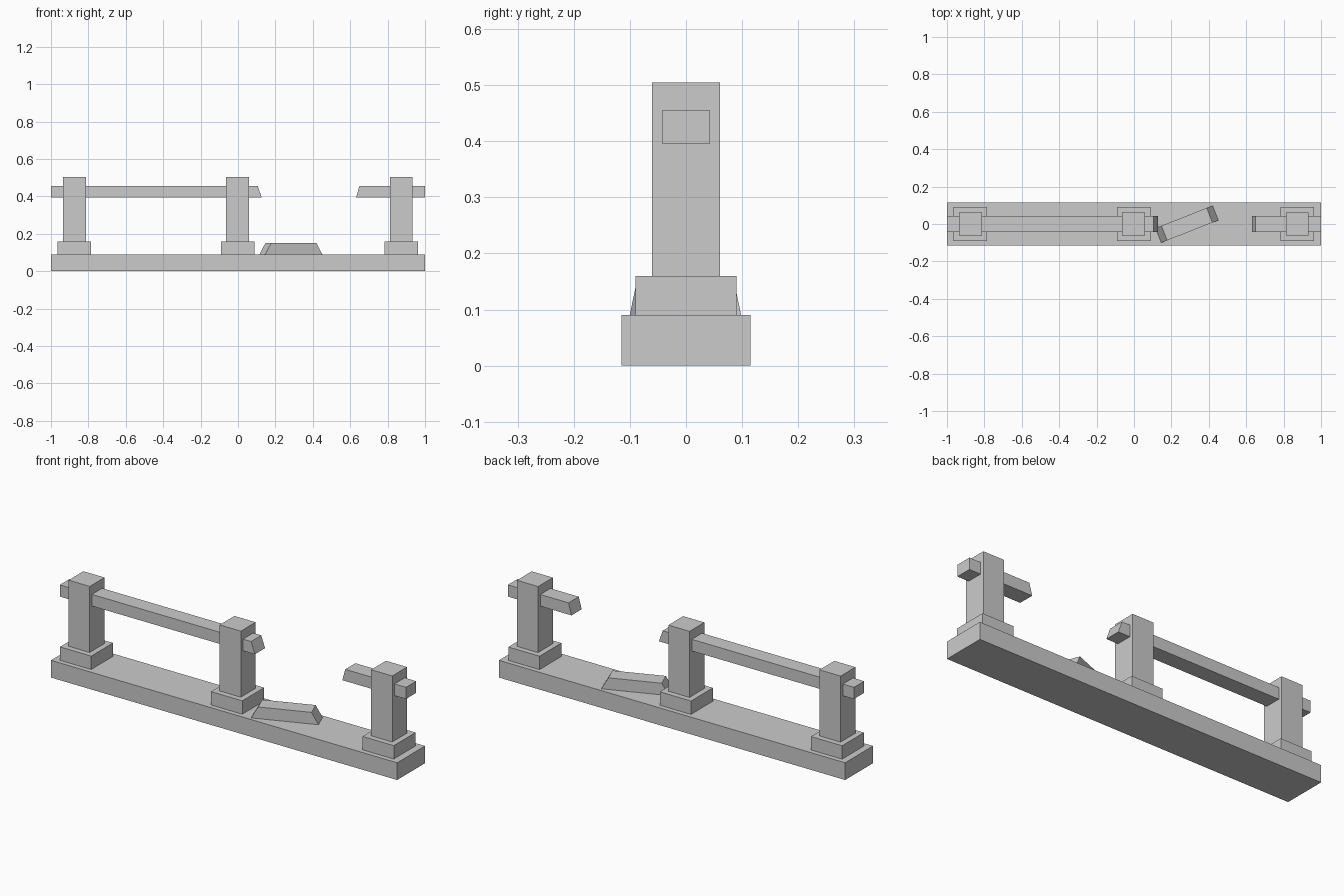
import bpy, bmesh
from math import radians

if "Cube" in bpy.data.objects:
    bpy.data.objects.remove(bpy.data.objects["Cube"])


def beam(name, x0, x1, y, z0, z1, left=0.0, right=0.0):
    """Bar along x, half depth y; left/right shorten the top edge for sloped ends."""
    profile = [(x0, z0), (x1, z0), (x1 - right, z1), (x0 + left, z1)]
    bm = bmesh.new()
    face = bm.faces.new([bm.verts.new((px, -y, pz)) for px, pz in profile])
    ext = bmesh.ops.extrude_face_region(bm, geom=[face])
    for v in ext["geom"]:
        if isinstance(v, bmesh.types.BMVert):
            v.co.y = y
    bmesh.ops.recalc_face_normals(bm, faces=bm.faces)
    mesh = bpy.data.meshes.new(name)
    bm.to_mesh(mesh)
    bm.free()
    obj = bpy.data.objects.new(name, mesh)
    bpy.context.collection.objects.link(obj)
    return obj


# Base slab
beam("base", -1, 1, 0.115, 0, 0.09)

# Posts on square footings
for side, x in (("left", -0.875), ("middle", -0.002), ("right", 0.873)):
    beam(side + "_footing", x - 0.09, x + 0.09, 0.09, 0.09, 0.16)
    beam(side + "_post", x - 0.061, x + 0.061, 0.061, 0.16, 0.505)

# Broken rail: long piece and short stub with sloped breaks
beam("long_rail", -1, 0.127, 0.042, 0.395, 0.456, right=0.022)
beam("short_rail", 0.632, 1, 0.042, 0.395, 0.456, left=0.017)

# Fallen rail piece lying askew on the base
fallen = beam("fallen_rail", -0.164, 0.164, 0.042, 0, 0.061, 0.034, 0.034)
fallen.location = (0.283, -0.001, 0.09)
fallen.rotation_euler.z = radians(21.5)
